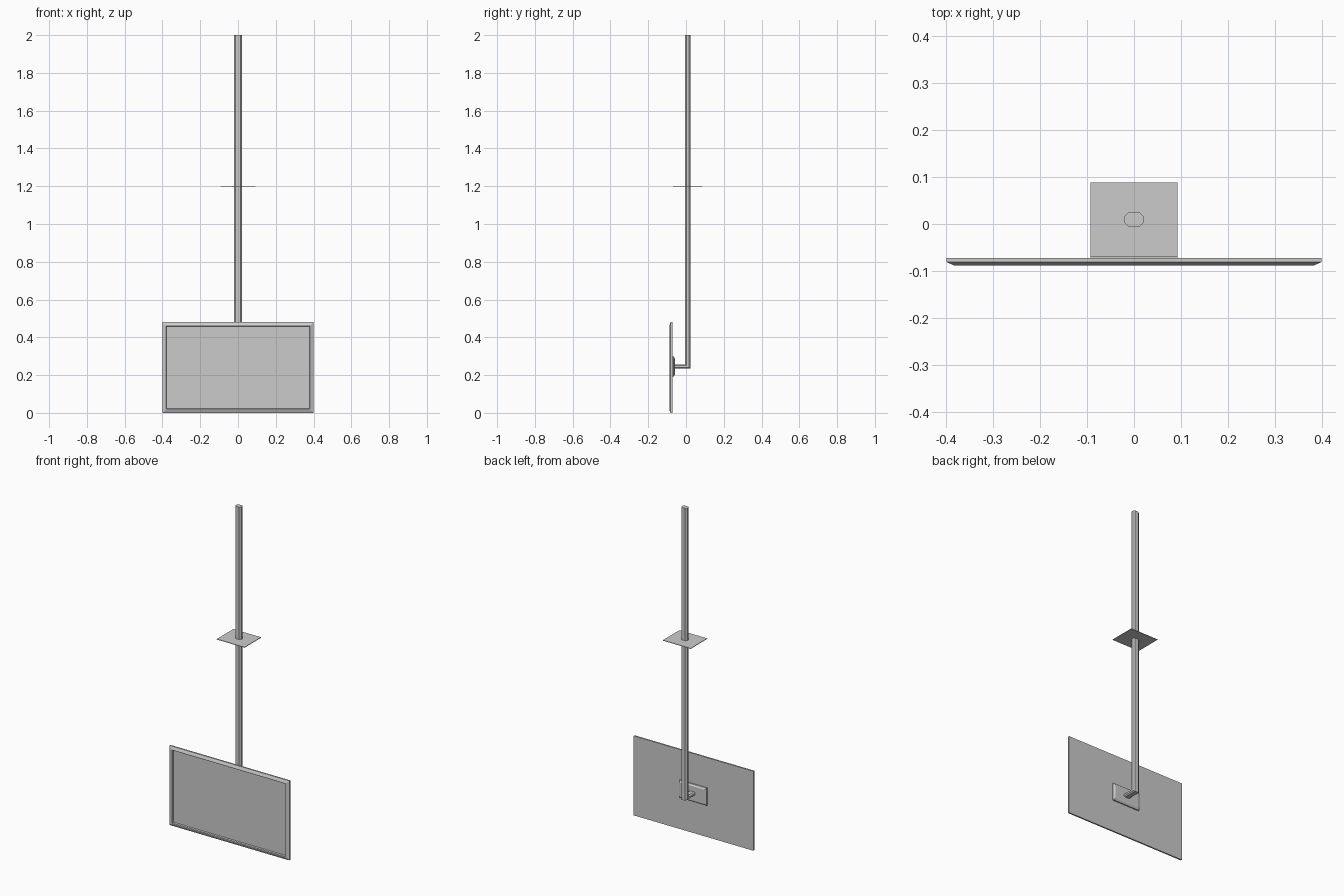
import bpy, bmesh
from mathutils import Vector

if "Cube" in bpy.data.objects:
    bpy.data.objects.remove(bpy.data.objects["Cube"])


def loft(name, rings, cap_start=True, cap_end=True):
    """Skin a list of equal-length closed rings into one flat-shaded object."""
    bm = bmesh.new()
    loops = [[bm.verts.new(p) for p in r] for r in rings]
    n = len(loops[0])
    for a, b in zip(loops, loops[1:]):
        for i in range(n):
            j = (i + 1) % n
            bm.faces.new((a[i], a[j], b[j], b[i]))
    if cap_start:
        bm.faces.new(loops[0][::-1])
    if cap_end:
        bm.faces.new(loops[-1])
    bmesh.ops.recalc_face_normals(bm, faces=bm.faces)
    mesh = bpy.data.meshes.new(name)
    bm.to_mesh(mesh)
    bm.free()
    obj = bpy.data.objects.new(name, mesh)
    bpy.context.collection.objects.link(obj)
    return obj


def rect(hx, hz, y, cz):
    """Upright rectangle facing -y."""
    return [(-hx, y, cz - hz), (hx, y, cz - hz), (hx, y, cz + hz), (-hx, y, cz + hz)]


# Television: flat back, chamfered bezel, recessed screen
loft("television", [
    rect(0.40, 0.24, -0.072, 0.24),
    rect(0.40, 0.24, -0.081, 0.24),
    rect(0.385, 0.225, -0.088, 0.24),
    rect(0.38, 0.22, -0.088, 0.24),
    rect(0.378, 0.218, -0.078, 0.24),
])

# Wall bracket behind the screen, with chamfered rim
loft("screen_bracket", [
    rect(0.093, 0.053, -0.072, 0.245),
    rect(0.093, 0.053, -0.065, 0.245),
    rect(0.083, 0.043, -0.059, 0.245),
])

# Octagonal pole with mitred elbow into the short arm
profile = [(0.02, 0.007), (0.012, 0.015), (-0.012, 0.015), (-0.02, 0.007),
           (-0.02, -0.007), (-0.012, -0.015), (0.012, -0.015), (0.02, -0.007)]
PY = 0.0095
top = [(x, PY + d, 2.0) for x, d in profile]
elbow = [(x, PY + d, 0.25 - d) for x, d in profile]
arm_end = [(x, -0.062, 0.246 - d * 0.75) for x, d in profile]
elbow = [(x, PY + d, 0.246 - d * 0.75) for x, d in profile]
loft("pole_and_arm", [top, elbow, arm_end])

# Thin ceiling plate around the pole
loft("ceiling_plate", [
    [(-0.093, -0.07, z), (0.093, -0.07, z), (0.093, 0.088, z), (-0.093, 0.088, z)]
    for z in (1.198, 1.201)
])
